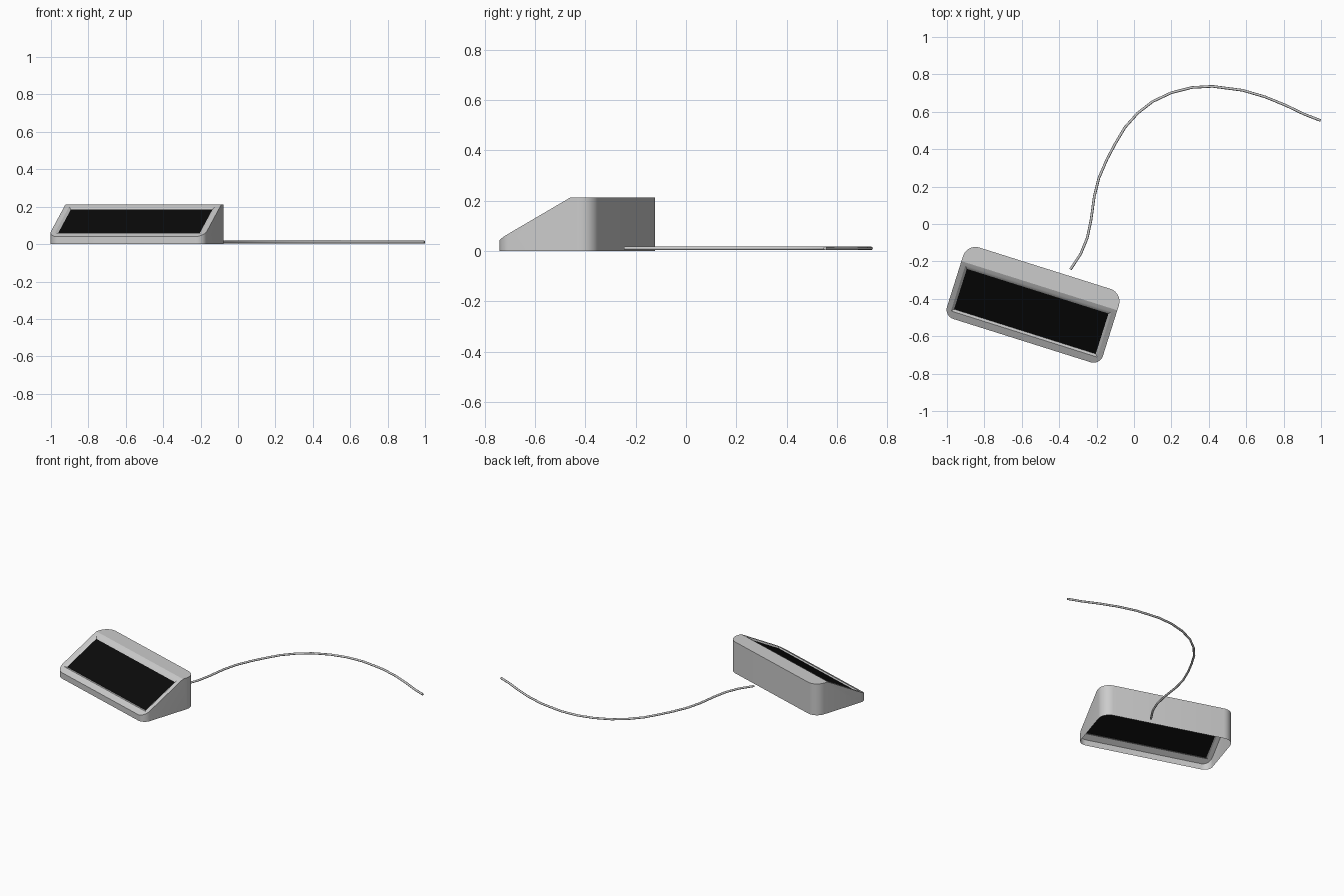
import bpy, bmesh, math
from mathutils import Vector, Matrix

if "Cube" in bpy.data.objects:
    bpy.data.objects.remove(bpy.data.objects["Cube"])

ANGLE = math.radians(-17.5)
PLACE = Matrix.Translation((-0.5375, -0.43, 0)) @ Matrix.Rotation(ANGLE, 4, 'Z')
HW, HD, TOP = 0.437, 0.203, 0.212          # half width, half depth, height
CREASE, FRONT_Z = 0.105, 0.04              # start of slope, height of front lip
SLOPE = (TOP - FRONT_Z) / (CREASE + HD)


def on_slope(x, y, depth=0.0):
    return Vector((x, y, TOP + (y - CREASE) * SLOPE - depth))


def rect_on_slope(hw, y0, y1, depth=0.0):
    return [on_slope(x, y, depth) for x, y in ((-hw, y0), (hw, y0), (hw, y1), (-hw, y1))]


def finish(bm, name):
    me = bpy.data.meshes.new(name)
    bm.to_mesh(me)
    bm.free()
    ob = bpy.data.objects.new(name, me)
    bpy.context.collection.objects.link(ob)
    ob.matrix_world = PLACE
    return ob


# Housing outline: rounded rectangle, softer at the back corners
outline = []
for sx, sy, r, start in ((1, -1, 0.052, -90), (1, 1, 0.07, 0), (-1, 1, 0.07, 90), (-1, -1, 0.052, 180)):
    for i in range(9):
        a = math.radians(start + 90 * i / 8)
        outline.append((sx * (HW - r) + r * math.cos(a), sy * (HD - r) + r * math.sin(a)))

# Housing shell, open underneath
bm = bmesh.new()
low = [bm.verts.new((x, y, 0)) for x, y in outline]
high = [bm.verts.new((x, y, TOP)) for x, y in outline]
n = len(outline)
for i in range(n):
    j = (i + 1) % n
    bm.faces.new((low[i], low[j], high[j], high[i]))
bm.faces.new(high)

# Slice the sloping front
cut = bmesh.ops.bisect_plane(bm, geom=bm.verts[:] + bm.edges[:] + bm.faces[:], dist=1e-5,
                             plane_co=(0, CREASE, TOP), plane_no=(0, -SLOPE, 1), clear_outer=True)
rim = [e for e in cut['geom_cut'] if isinstance(e, bmesh.types.BMEdge)]

# Frame around the window, with a shallow bevelled recess
outer = [bm.verts.new(p) for p in rect_on_slope(0.41, -0.166, 0.088)]
inner = [bm.verts.new(p) for p in rect_on_slope(0.397, -0.152, 0.074, 0.01)]
hole = [bm.edges.new((outer[i], outer[(i + 1) % 4])) for i in range(4)]
bmesh.ops.triangle_fill(bm, use_beauty=True, use_dissolve=False, edges=rim + hole,
                        normal=Vector((0, -SLOPE, 1)).normalized())
for i in range(4):
    j = (i + 1) % 4
    bm.faces.new((outer[i], outer[j], inner[j], inner[i]))
bmesh.ops.recalc_face_normals(bm, faces=bm.faces[:])
housing = finish(bm, "housing")
bpy.context.view_layer.objects.active = housing
housing.select_set(True)
bpy.ops.object.shade_smooth_by_angle(angle=math.radians(25))

# Black screen
bm = bmesh.new()
bm.faces.new([bm.verts.new(p) for p in rect_on_slope(0.397, -0.152, 0.074, 0.01)])
screen = finish(bm, "screen")
black = bpy.data.materials.new("black")
black.diffuse_color = (0.003, 0.003, 0.003, 1)
black.use_nodes = True
black.node_tree.nodes["Principled BSDF"].inputs["Base Color"].default_value = black.diffuse_color
screen.data.materials.append(black)

# Cable lying on the ground behind the housing
path = [(-0.34, -0.243), (-0.285, -0.16), (-0.25, -0.075), (-0.23, 0.02), (-0.212, 0.15),
        (-0.188, 0.245), (-0.145, 0.345), (-0.1, 0.43), (-0.048, 0.517), (0.02, 0.593),
        (0.1, 0.655), (0.2, 0.702), (0.31, 0.73), (0.42, 0.736), (0.58, 0.715),
        (0.7, 0.68), (0.81, 0.635), (0.91, 0.587), (0.998, 0.553)]
cu = bpy.data.curves.new("cable", 'CURVE')
cu.dimensions = '3D'
cu.bevel_depth = 0.007
cu.bevel_resolution = 2
cu.use_fill_caps = True
sp = cu.splines.new('POLY')
sp.points.add(len(path) - 1)
for p, (x, y) in zip(sp.points, path):
    p.co = (x, y, 0.011, 1)
cable = bpy.data.objects.new("cable", cu)
bpy.context.collection.objects.link(cable)
